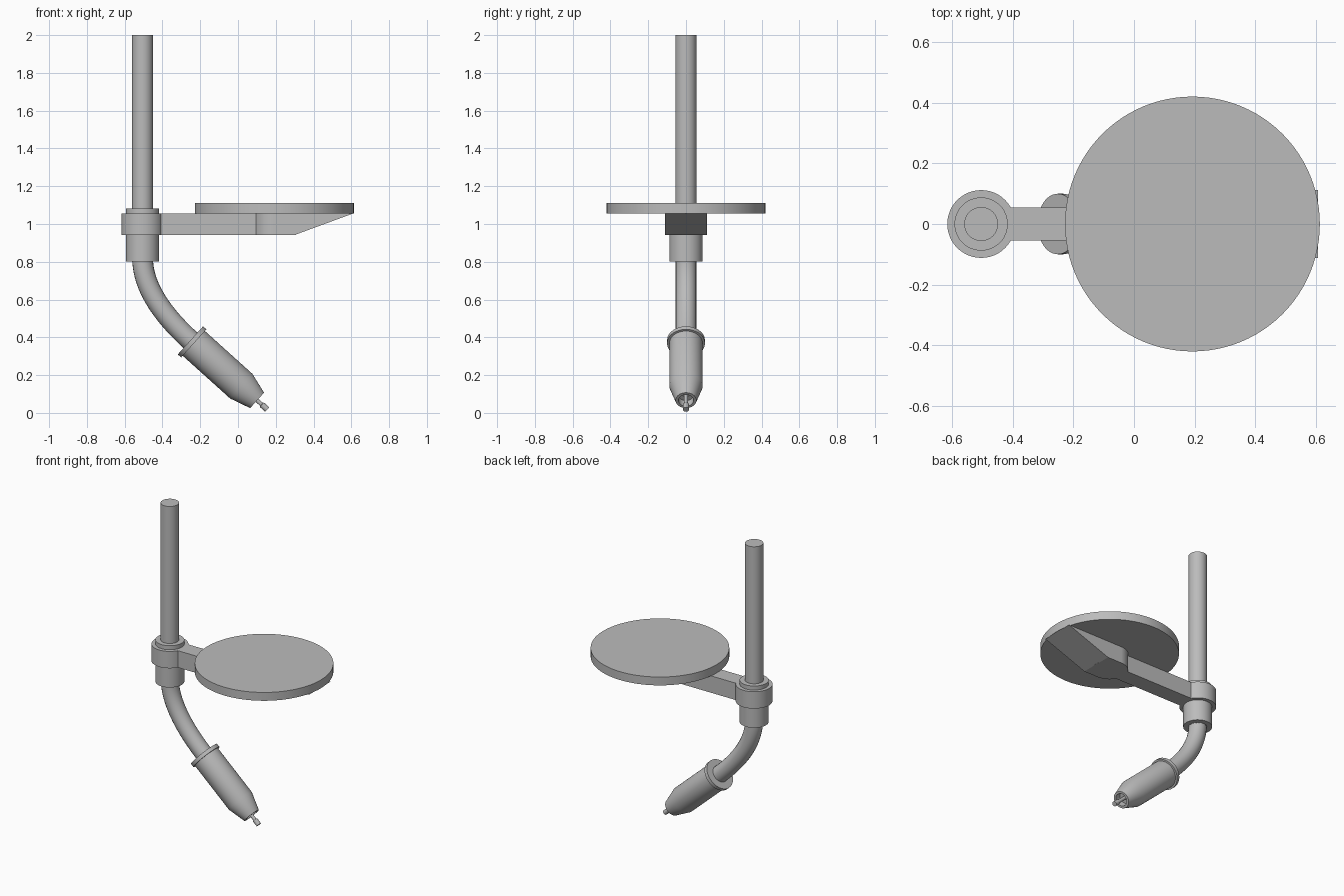
import bpy, bmesh, math
from mathutils import Vector

cube = bpy.data.objects.get("Cube")
if cube:
    bpy.data.objects.remove(cube, do_unlink=True)

grey = bpy.data.materials.new("plain grey")
grey.use_nodes = True
colour = (0.5, 0.5, 0.5, 1)
grey.diffuse_color = colour
grey.node_tree.nodes["Principled BSDF"].inputs["Base Color"].default_value = colour


def finish(name, bm, smooth=True):
    bmesh.ops.remove_doubles(bm, verts=bm.verts, dist=1e-5)
    bmesh.ops.recalc_face_normals(bm, faces=bm.faces)
    mesh = bpy.data.meshes.new(name)
    bm.to_mesh(mesh)
    bm.free()
    obj = bpy.data.objects.new(name, mesh)
    bpy.context.collection.objects.link(obj)
    mesh.materials.append(grey)
    if smooth:
        bpy.ops.object.select_all(action='DESELECT')
        obj.select_set(True)
        bpy.context.view_layer.objects.active = obj
        bpy.ops.object.shade_smooth_by_angle(angle=math.radians(30))
    return obj


def lathe(name, profile, origin, axis=(0, 0, 1), sides=48):
    """Turn (radius, distance) points around an axis."""
    bm = bmesh.new()
    verts = [bm.verts.new((r, 0, h)) for r, h in profile]
    edges = [bm.edges.new(pair) for pair in zip(verts, verts[1:])]
    bmesh.ops.spin(bm, geom=verts + edges, cent=(0, 0, 0), axis=(0, 0, 1),
                   angle=math.tau, steps=sides, use_merge=True)
    obj = finish(name, bm)
    obj.location = origin
    obj.rotation_mode = 'QUATERNION'
    obj.rotation_quaternion = Vector(axis).to_track_quat('Z', 'Y')
    return obj


def cylinder(name, x, radius, bottom, top, sides=48):
    return lathe(name, [(0, bottom), (radius, bottom), (radius, top), (0, top)],
                 (x, 0, 0), sides=sides)


def slab(name, outline, half_width):
    """Extrude a side outline across the depth."""
    bm = bmesh.new()
    face = bm.faces.new([bm.verts.new((x, -half_width, z)) for x, z in outline])
    new = bmesh.ops.extrude_face_region(bm, geom=[face])["geom"]
    bmesh.ops.translate(bm, vec=(0, 2 * half_width, 0),
                        verts=[g for g in new if isinstance(g, bmesh.types.BMVert)])
    return finish(name, bm, smooth=False)


POLE_X, DISC_X = -0.505, 0.193
LOW, HIGH = 0.942, 1.055

# Upright pole and its clamp
cylinder("pole", POLE_X, 0.056, 0.8, 2.0)
cylinder("lower_sleeve", POLE_X, 0.088, 0.802, LOW)
cylinder("clamp", POLE_X, 0.112, LOW, HIGH)
cylinder("upper_collar", POLE_X, 0.088, HIGH, 1.082)

# Arm, hub and tapered bracket under the tray
slab("arm", [(-0.43, LOW), (0.12, LOW), (0.12, HIGH), (-0.43, HIGH)], 0.055)
cylinder("tray_hub", DISC_X, 0.112, LOW, HIGH)
slab("tray_bracket", [(DISC_X, LOW), (0.3, LOW), (0.608, HIGH), (DISC_X, HIGH)], 0.112)
cylinder("tray", DISC_X, 0.421, HIGH, 1.111, sides=96)

# Bent tube from the sleeve to the handpiece
start, bend, end = Vector((POLE_X, 0, 0.82)), Vector((POLE_X, 0, 0.612)), Vector((-0.243, 0, 0.376))
direction = (end - bend).normalized()
curve = bpy.data.curves.new("bent_tube", 'CURVE')
curve.dimensions = '3D'
curve.bevel_depth = 0.055
curve.bevel_resolution = 8
curve.use_fill_caps = True
curve.resolution_u = 24
spline = curve.splines.new('BEZIER')
spline.bezier_points.add(1)
for point, spot in zip(spline.bezier_points, (start, end)):
    point.handle_left_type = point.handle_right_type = 'FREE'
    inner = spot.lerp(bend, 2 / 3)
    point.co = spot
    point.handle_left = point.handle_right = inner
    if spot is start:
        point.handle_left = spot * 2 - inner
    else:
        point.handle_right = spot * 2 - inner
curve.materials.append(grey)
tube = bpy.data.objects.new("bent_tube", curve)
bpy.context.collection.objects.link(tube)

# Handpiece: flange, body with hollow nose, and tip
lathe("handpiece_flange", [(0, -0.012), (0.1, -0.012), (0.1, 0.012), (0, 0.012)], end, direction)
lathe("handpiece_body", [(0, 0.01), (0.088, 0.01), (0.088, 0.35), (0.055, 0.463),
                         (0.04, 0.463), (0.04, 0.42), (0, 0.42)], end, direction)
lathe("handpiece_tip", [(0, 0.41), (0.011, 0.41), (0.011, 0.495), (0.016, 0.497),
                        (0.016, 0.535), (0, 0.535)], end, direction, sides=24)
